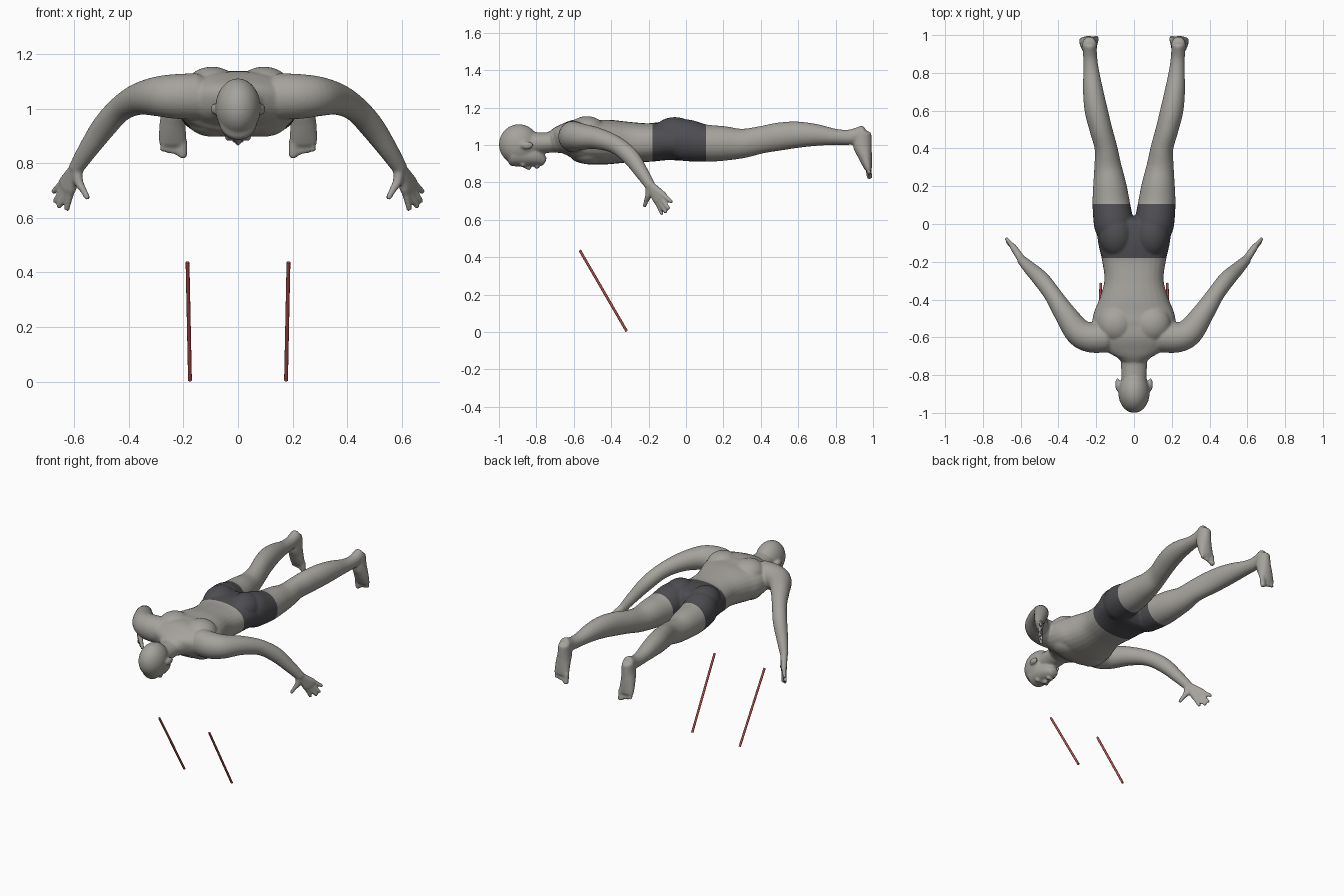
import bpy, bmesh, math
from mathutils import Vector, Matrix

cube = bpy.data.objects.get("Cube")
if cube:
    bpy.data.objects.remove(cube, do_unlink=True)

UP, BACK = Vector((0, 0, 1)), Vector((0, 1, 0))


def material(name, rgb):
    m = bpy.data.materials.new(name)
    m.use_nodes = True
    m.diffuse_color = (*rgb, 1)
    bsdf = m.node_tree.nodes["Principled BSDF"]
    bsdf.inputs["Base Color"].default_value = (*rgb, 1)
    bsdf.inputs["Roughness"].default_value = 0.7
    return m


def spline(a, b, c, d, t):
    """Catmull-Rom blend of four rows of numbers."""
    return [0.5 * (2 * q + (r - p) * t + (2 * p - 5 * q + 4 * r - s) * t * t
                   + (3 * q - p - 3 * r + s) * t ** 3) for p, q, r, s in zip(a, b, c, d)]


def limb(bm, rows, side=1, ref=UP, power=2.0, cap=0.5, sides=28):
    """Loft of rounded rings; each row is x, y, z, half width, half depth."""
    rows = [(r[0] * side, *r[1:]) for r in rows]
    pad = [rows[0]] + rows + [rows[-1]]
    fine = []
    for i in range(len(rows) - 1):
        fine += [spline(*pad[i:i + 4], k / 5) for k in range(5)]
    fine.append(list(rows[-1]))
    pos = [Vector(f[:3]) for f in fine]
    last = len(fine) - 1
    rings = []
    for i, f in enumerate(fine):
        t = (pos[min(i + 1, last)] - pos[max(i - 1, 0)]).normalized()
        rings.append((pos[i], t, f[3], f[4]))
    # rounded ends
    if cap:
        def dome(ring, sign):
            p, t, a, b = ring
            return [(p + t * sign * min(a, b) * cap * math.sin(w), t,
                     a * math.cos(w), b * math.cos(w)) for w in (0.4, 0.8, 1.2, 1.5)]
        rings = dome(rings[0], -1)[::-1] + rings + dome(rings[-1], 1)
    loops = []
    for p, t, a, b in rings:
        u = t.cross(ref).normalized()
        v = u.cross(t)
        loop = []
        for k in range(sides):
            w = math.tau * k / sides
            c, s = math.cos(w), math.sin(w)
            c = math.copysign(abs(c) ** (2 / power), c)
            s = math.copysign(abs(s) ** (2 / power), s)
            loop.append(bm.verts.new(p + u * a * c + v * b * s))
        loops.append(loop)
    for lo, hi in zip(loops, loops[1:]):
        for k in range(sides):
            n = (k + 1) % sides
            bm.faces.new((lo[k], lo[n], hi[n], hi[k]))
    bm.faces.new(loops[0][::-1])
    bm.faces.new(loops[-1])


def blob(bm, centre, radii):
    bmesh.ops.create_icosphere(bm, subdivisions=4, radius=1,
                               matrix=Matrix.Translation(centre) @ Matrix.Diagonal((*radii, 1)))


def finish(bm, name, mats):
    bmesh.ops.recalc_face_normals(bm, faces=bm.faces[:])
    mesh = bpy.data.meshes.new(name)
    bm.to_mesh(mesh)
    bm.free()
    for m in mats:
        mesh.materials.append(m)
    ob = bpy.data.objects.new(name, mesh)
    bpy.context.collection.objects.link(ob)
    return ob


skin = material("warm grey skin", (0.38, 0.365, 0.335))
cloth = material("dark grey shorts", (0.075, 0.073, 0.082))
red = material("red rod", (0.42, 0.075, 0.07))

bm = bmesh.new()

# torso: y, centre height, half width, half depth
torso = [(-.70, 1.02, .09, .065), (-.66, 1.03, .165, .08), (-.60, 1.032, .21, .105),
         (-.54, 1.02, .222, .12), (-.47, 1.015, .213, .12), (-.40, 1.016, .185, .118),
         (-.30, 1.015, .157, .108), (-.20, 1.013, .168, .103), (-.10, 1.022, .19, .103),
         (-.01, 1.015, .20, .10)]
limb(bm, [(0, y, z, a, b) for y, z, a, b in torso], power=2.3)

# neck, skull, face, nose and mouth
limb(bm, [(0, -.62, 1.04, .09, .075), (0, -.72, 1.015, .071, .056), (0, -.83, 1.01, .067, .06)])
blob(bm, (0, -.893, 1.003), (.083, .107, .108))
limb(bm, [(0, -.92, .955, .07, .07), (0, -.85, .945, .066, .06), (0, -.80, .932, .054, .048),
          (0, -.765, .915, .034, .03)])
limb(bm, [(0, -.875, .89, .009, .009), (0, -.835, .876, .014, .013)], sides=14)
blob(bm, (0, -.797, .883), (.024, .013, .011))

leg = [(-.05, .10, 1.025, .095, .10), (0, .107, 1.025, .105, .112), (.10, .12, 1.01, .10, .10),
       (.20, .128, 1.008, .089, .093), (.30, .138, 1.008, .073, .079), (.40, .148, 1.027, .06, .073),
       (.50, .175, 1.045, .06, .075), (.60, .20, 1.055, .061, .07), (.70, .216, 1.053, .054, .058),
       (.80, .226, 1.043, .043, .043), (.88, .232, 1.042, .037, .041), (.95, .235, 1.058, .038, .048)]
foot = [(.235, .945, 1.06, .038, .047), (.237, .943, 1.0, .042, .05), (.24, .955, .95, .047, .04),
        (.24, .968, .90, .051, .028), (.24, .975, .872, .05, .02)]
arm = [(.15, -.60, 1.045, .08, .085), (.23, -.60, 1.045, .08, .082), (.295, -.57, 1.045, .073, .073),
       (.365, -.475, 1.035, .058, .058), (.43, -.375, 1.0, .046, .048), (.49, -.295, .935, .044, .046),
       (.55, -.235, .85, .035, .037), (.595, -.19, .78, .025, .029)]
# knuckle and tip of each finger, index to little
fingers = [((.612, -.158, .70), (.628, -.128, .63)), ((.624, -.145, .703), (.657, -.108, .64)),
           ((.635, -.130, .713), (.671, -.093, .66)), ((.642, -.118, .73), (.677, -.077, .695))]
wrist = (.59, -.195, .79)

for s in (1, -1):
    # legs, buttocks, shoulder blades, chest and ears
    limb(bm, [(x, y, z, a, b) for y, x, z, a, b in leg], s)
    blob(bm, (s * .093, -.06, 1.055), (.093, .12, .094))
    blob(bm, (s * .095, -.53, 1.075), (.10, .10, .079))
    blob(bm, (s * .09, -.52, .955), (.095, .085, .058))
    blob(bm, (s * .087, -.85, .998), (.013, .034, .021))
    blob(bm, (s * .03, -.872, .893), (.02, .012, .012))

    # feet and toes
    limb(bm, foot, s, ref=BACK)
    for i in range(5):
        x, r = .202 + .0185 * i, .0105
        if i == 0:
            r = .016
        limb(bm, [(x, .976, .885, r, r), (x, .978, .85, r, r),
                  (x, .983, .826 + .007 * i, r, r)], s, ref=BACK, sides=14)

    # arms, palms, fingers and thumbs
    limb(bm, arm, s)
    for knuckle, tip in fingers:
        limb(bm, [(*wrist, .022, .022), (*knuckle, .018, .018)], s, sides=14)
        mid = [(p + q) / 2 for p, q in zip(knuckle, tip)]
        limb(bm, [(*knuckle, .0145, .0145), (*mid, .0125, .0125), (*tip, .0105, .0105)], s, sides=14)
    limb(bm, [(*wrist, .022, .022), (.585, -.20, .735, .018, .018), (.566, -.213, .70, .013, .013),
              (.551, -.222, .672, .011, .011)], s, sides=14)

body = finish(bm, "body", [skin, cloth])

# fuse the parts into one smooth skin
remesh = body.modifiers.new("fuse", 'REMESH')
remesh.mode = 'VOXEL'
remesh.voxel_size = 0.0065
soften = body.modifiers.new("soften", 'SMOOTH')
soften.factor = 0.5
soften.iterations = 6
bpy.context.view_layer.objects.active = body
body.select_set(True)
for name in ("fuse", "soften"):
    bpy.ops.object.modifier_apply(modifier=name)

# shorts: cut at waist and hem, then colour the band between
WAIST, HEM = -.18, .107
bm = bmesh.new()
bm.from_mesh(body.data)
for y in (WAIST, HEM):
    bmesh.ops.bisect_plane(bm, geom=bm.verts[:] + bm.edges[:] + bm.faces[:],
                           plane_co=(0, y, 0), plane_no=(0, 1, 0))
for f in bm.faces:
    c = f.calc_center_median()
    f.material_index = int(WAIST < c.y < HEM and abs(c.x) < .3)
    f.smooth = True
bm.to_mesh(body.data)
bm.free()

# rods
for s, label in ((1, "left_rod"), (-1, "right_rod")):
    bm = bmesh.new()
    limb(bm, [(.185, -.568, .437, .007, .007), (.176, -.317, .004, .007, .007)], s, cap=0, sides=12)
    rod = finish(bm, label, [red])
    for p in rod.data.polygons:
        p.use_smooth = len(p.vertices) == 4
